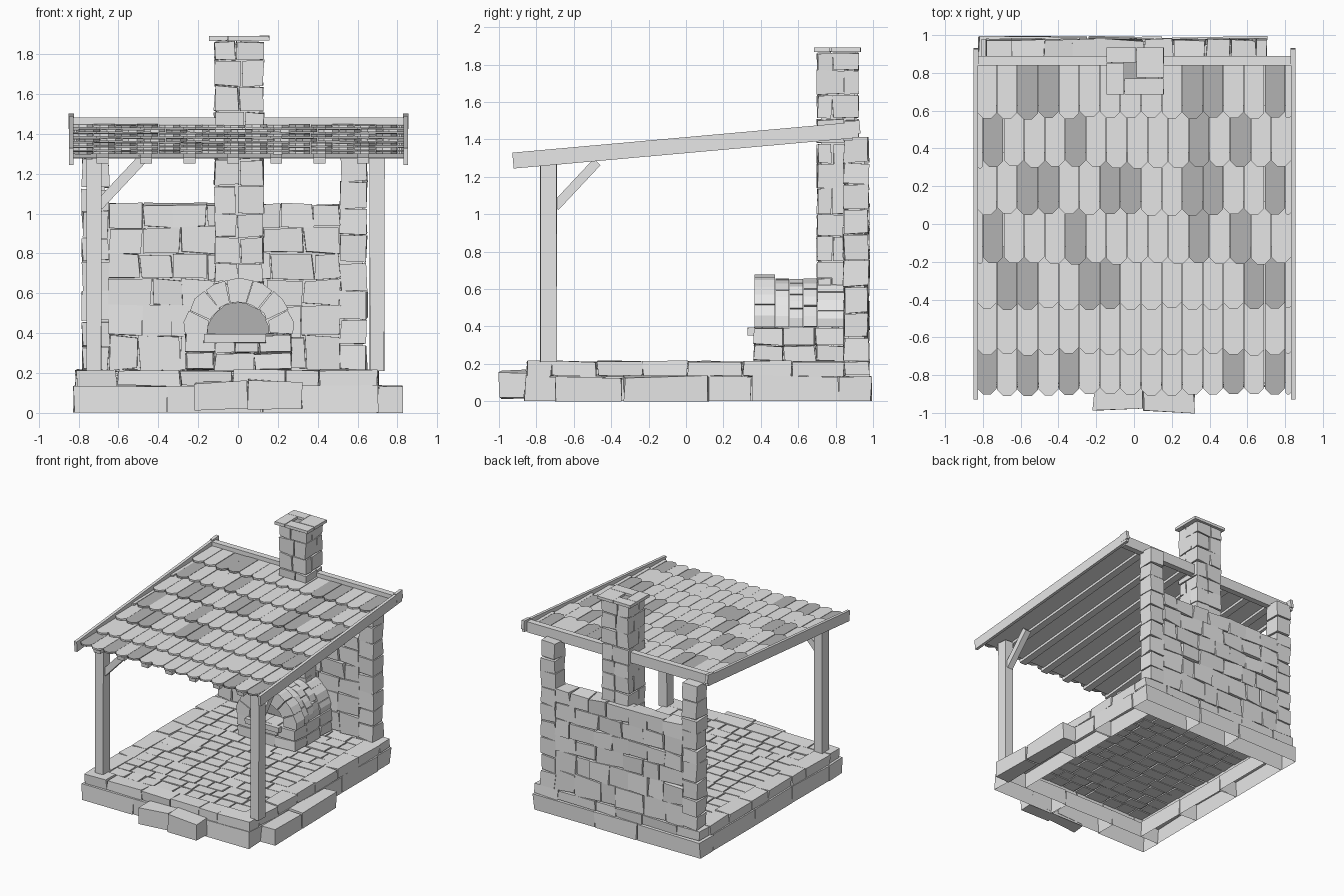
import bpy, bmesh, math, random
from mathutils import Vector, Matrix

if "Cube" in bpy.data.objects:
    bpy.data.objects.remove(bpy.data.objects["Cube"])
random.seed(7)


def mat(name, v):
    m = bpy.data.materials.new(name)
    m.diffuse_color = (v, v, v, 1)
    m.use_nodes = True
    m.node_tree.nodes["Principled BSDF"].inputs["Base Color"].default_value = m.diffuse_color
    return m


LIGHT, DARK = mat("light grey", 0.8), mat("dark grey", 0.45)


def finish(name, bm, m=LIGHT):
    me = bpy.data.meshes.new(name)
    bm.to_mesh(me)
    bm.free()
    me.materials.append(m)
    if m is LIGHT:
        me.materials.append(DARK)
    ob = bpy.data.objects.new(name, me)
    bpy.context.collection.objects.link(ob)
    return ob


def prism(bm, low, high, mi=0, bottom=True):
    """Solid between two matching loops (counter-clockwise from the high side)."""
    lo, hi = [bm.verts.new(p) for p in low], [bm.verts.new(p) for p in high]
    n = len(lo)
    faces = [bm.faces.new(hi)]
    if bottom:
        faces.append(bm.faces.new(lo[::-1]))
    for i in range(n):
        j = (i + 1) % n
        faces.append(bm.faces.new((lo[i], lo[j], hi[j], hi[i])))
    for f in faces:
        f.material_index = mi


def stone(bm, x0, x1, y0, y1, z0, z1, j=0.005, bottom=True):
    """Box with uneven corners."""
    r = lambda: random.uniform(-j, j)
    ring = ((x0, y0), (x1, y0), (x1, y1), (x0, y1))
    prism(bm, [(x + r(), y + r(), z0 + r() * (z0 > 0.01)) for x, y in ring],
          [(x + r(), y + r(), z1 + r()) for x, y in ring], 0, bottom)


def splits(a, b, n, vary=0.22):
    s = (b - a) / n
    return [a] + [a + s * (i + random.uniform(-vary, vary)) for i in range(1, n)] + [b]


def course(bm, axis, a, b, n, c0, c1, z0, z1, j=0.005, bottom=True, gap=0.003):
    """A row of stones along x or y."""
    e = splits(a, b, n)
    for p, q in zip(e, e[1:]):
        p, q = p + gap, q - gap
        box = (p, q, c0, c1) if axis == 'x' else (c0, c1, p, q)
        stone(bm, *box, z0 + gap, z1 - gap, j, bottom)


def beam(bm, a, b, w, h):
    """Timber from a to b, w wide and h deep."""
    a, b = Vector(a), Vector(b)
    d = (b - a).normalized()
    side = Vector((1, 0, 0)) if abs(d.x) < 0.1 else Vector((0, 1, 0))
    up = side.cross(d).normalized()
    ring = [side * sx * w / 2 + up * sy * h / 2
            for sx, sy in ((-1, -1), (1, -1), (1, 1), (-1, 1))]
    prism(bm, [a + r for r in ring], [b + r for r in ring])


# base: two courses of perimeter blocks, open underneath
bm = bmesh.new()
for z0, z1, i, d, n in ((0, 0.137, 0, 0.17, 3), (0.133, 0.217, 0.012, 0.13, 6)):
    x0, x1, y0, y1 = -0.825 + i, 0.705 - i * 0.3, -0.86 + i, 0.99 - i
    for c in (y0, y1 - d):
        course(bm, 'x', x0, x1, n, c, c + d, z0, z1, 0.006, False)
    for c in (x0, x1 - d):
        course(bm, 'y', y0 + d, y1 - d, n, c, c + d, z0, z1, 0.006, False)
finish("base_blocks", bm)

# paved floor on a thin mortar bed
bm = bmesh.new()
ys = splits(-0.72, 0.85, 14, 0.1)
for p, q in zip(ys, ys[1:]):
    course(bm, 'x', -0.685, 0.575, random.choice((8, 9, 10)), p + 0.004, q - 0.004,
           0.17, 0.214, 0.003, True, 0.005)
finish("floor_stones", bm)
bm = bmesh.new()
stone(bm, -0.7, 0.59, -0.74, 0.86, 0.185, 0.2, 0)
finish("floor_mortar", bm)

# steps at the front and right side
bm = bmesh.new()
stone(bm, -0.215, 0.05, -0.985, -0.86, 0.02, 0.155, 0.01)
stone(bm, 0.055, 0.315, -0.995, -0.86, 0.02, 0.16, 0.01)
stone(bm, 0.70, 0.825, -0.7, -0.34, 0, 0.13, 0.008)
stone(bm, 0.70, 0.82, -0.33, 0.12, 0, 0.132, 0.008)
finish("steps", bm)

# back wall
bm = bmesh.new()
zs = [0.215, 0.385, 0.54, 0.67, 0.80, 0.93, 1.05]
for k, (p, q) in enumerate(zip(zs, zs[1:])):
    course(bm, 'x', -0.65, 0.515, 6 + k % 2, 0.845, 0.975, p, q, 0.009)
stone(bm, -0.7, 0.56, 0.87, 0.95, 0.2, 1.03, 0)
finish("back_wall", bm)

# corner pillars
for name, x0, x1 in (("left_pillar", -0.78, -0.65), ("right_pillar", 0.515, 0.645)):
    bm = bmesh.new()
    zs = splits(0.215, 1.41, 9, 0.15)
    for p, q in zip(zs, zs[1:]):
        stone(bm, x0, x1, 0.845, 0.975, p + 0.003, q - 0.003, 0.007)
    stone(bm, x0 + 0.02, x1 - 0.02, 0.865, 0.955, 0.2, 1.39, 0)
    finish(name, bm)

# chimney stack: four stones in each course, joints alternating
bm = bmesh.new()
zs = [0.215, 0.39, 0.55, 0.66, 0.75, 0.88, 1.0, 1.14, 1.27, 1.38, 1.51, 1.64, 1.77, 1.865]
for k, (p, q) in enumerate(zip(zs, zs[1:])):
    m = 0.035 if k % 2 else -0.03
    course(bm, 'x', -0.12, 0.13, 2, 0.702, 0.81 + m, p, q, 0.006)
    course(bm, 'x', -0.12, 0.13, 2, 0.815 + m, 0.92, p, q, 0.006)
stone(bm, -0.1, 0.11, 0.722, 0.9, 0.2, 1.85, 0)
finish("chimney_stack", bm)
bm = bmesh.new()
for box in ((-0.145, 0.01, 0.855, 0.935), (0.013, 0.157, 0.775, 0.935),
            (-0.05, 0.157, 0.685, 0.77), (-0.145, -0.053, 0.685, 0.852)):
    stone(bm, *box, 1.868, 1.892, 0.001)
finish("chimney_cap", bm)
bm = bmesh.new()
stone(bm, -0.055, 0.06, 0.76, 0.86, 1.868, 1.874, 0)
finish("flue", bm, DARK)

# oven base and sill
bm = bmesh.new()
for k, (p, q) in enumerate(((0.215, 0.3), (0.3, 0.395))):
    course(bm, 'x', -0.265, 0.27, 3 + k, 0.365, 0.52, p, q, 0.006)
    course(bm, 'x', -0.265, 0.27, 3, 0.525, 0.69, p, q, 0.006)
    course(bm, 'x', -0.265, 0.27, 2, 0.695, 0.845, p, q, 0.006)
stone(bm, -0.17, 0.14, 0.33, 0.37, 0.352, 0.392, 0.003)
finish("oven_base", bm)


def vault(bm, y0, y1, r0, r1, n, j=0.004, cx=0.003, cz=0.4):
    """Half ring of wedge stones."""
    e = splits(0, math.pi, n, 0.1)
    for a, b in zip(e, e[1:]):
        a, b = a + 0.008, b - 0.008
        mid = (a + b) / 2
        pts = [(r0, a), (r1, a), (r1 * 1.015, mid), (r1, b), (r0, b), (r0, mid)]
        ring = [(cx + r * math.cos(t) + random.uniform(-j, j),
                 cz + r * math.sin(t) + random.uniform(-j, 0)) for r, t in pts]
        prism(bm, [(x, y1, z) for x, z in ring], [(x, y0, z) for x, z in ring])


# oven front arch, vault behind it and dark opening
bm = bmesh.new()
vault(bm, 0.365, 0.475, 0.16, 0.275, 7, 0.006)
finish("oven_arch", bm)
bm = bmesh.new()
for k, (p, q) in enumerate(((0.478, 0.55), (0.553, 0.625), (0.628, 0.70), (0.703, 0.845))):
    vault(bm, p, q, 0.155, 0.255, 7 + k % 2, 0.006)
finish("oven_vault", bm)
bm = bmesh.new()
arc = [(0.003 + 0.17 * math.cos(math.pi * i / 12), 0.397 + 0.17 * math.sin(math.pi * i / 12))
       for i in range(13)]
prism(bm, [(x, 0.51, z) for x, z in arc], [(x, 0.5, z) for x, z in arc])
finish("oven_opening", bm, DARK)

# posts and braces
bm = bmesh.new()
stone(bm, -0.76, -0.685, -0.78, -0.69, 0.21, 1.275, 0.002)
stone(bm, 0.66, 0.735, -0.78, -0.69, 0.21, 1.275, 0.002)
finish("posts", bm)
bm = bmesh.new()
beam(bm, (-0.70, -0.735, 1.04), (-0.475, -0.735, 1.28), 0.05, 0.05)
beam(bm, (0.697, -0.70, 1.04), (0.697, -0.475, 1.28), 0.05, 0.05)
finish("braces", bm)


def roof_z(y):
    return 1.30 + 0.09 * (y + 0.9)


# roof timbers: rafters, side boards, rear board
bm = bmesh.new()
for k in range(7):
    x = -0.68 + 0.218 * k
    beam(bm, (x, -0.87, roof_z(-0.87) - 0.035), (x, 0.85, roof_z(0.85) - 0.035), 0.06, 0.03)
finish("rafters", bm)
bm = bmesh.new()
for x in (-0.837, 0.842):
    beam(bm, (x, -0.925, 1.287), (x, 0.92, 1.452), 0.024, 0.085)
    beam(bm, (x, 0.85, 1.46), (x, 0.93, 1.467), 0.026, 0.07)
finish("side_boards", bm)
bm = bmesh.new()
stone(bm, -0.835, 0.835, 0.84, 0.89, 1.395, 1.482, 0)
finish("rear_board", bm)
bm = bmesh.new()
beam(bm, (0, -0.84, roof_z(-0.84) - 0.026), (0, 0.845, roof_z(0.845) - 0.026), 1.66, 0.006)
finish("roof_deck", bm)

# shingles: seven overlapping rows with clipped corners, some dark
bm = bmesh.new()
tips = [0.56, 0.30, 0.05, -0.21, -0.45, -0.69, -0.905]
dark = [(2, 3, 10, 11, 14), (0, 4, 10, 12), (2, 3, 6, 7, 10, 11, 14), (0, 4, 10, 12),
        (1, 2, 5, 6, 13, 14), (), (0, 2, 4, 12, 14)]
for r, tip in enumerate(tips):
    start = -0.80 if r in (1, 3) else -0.835
    head = min(tip + 0.33, 0.845)
    for k in range(-1, 16):
        x0, x1 = max(start + 0.109 * k, -0.83), min(start + 0.109 * (k + 1), 0.832)
        if x1 - x0 < 0.015:
            continue
        x0, x1 = x0 + 0.0015, x1 - 0.0015
        t = tip + random.uniform(-0.006, 0.006)
        c = min(0.032, (x1 - x0) * 0.3)
        lift = random.uniform(0, 0.004)
        ring = [(x0, t + c), (x0 + c, t), (x1 - c, t), (x1, t + c), (x1, head), (x0, head)]
        top = [(x, y, roof_z(y) + 0.012 + lift - 0.026 * (y - t) / 0.33) for x, y in ring]
        prism(bm, [(x, y, z - 0.014) for x, y, z in top], top, int(k in dark[r]))
finish("shingles", bm)
